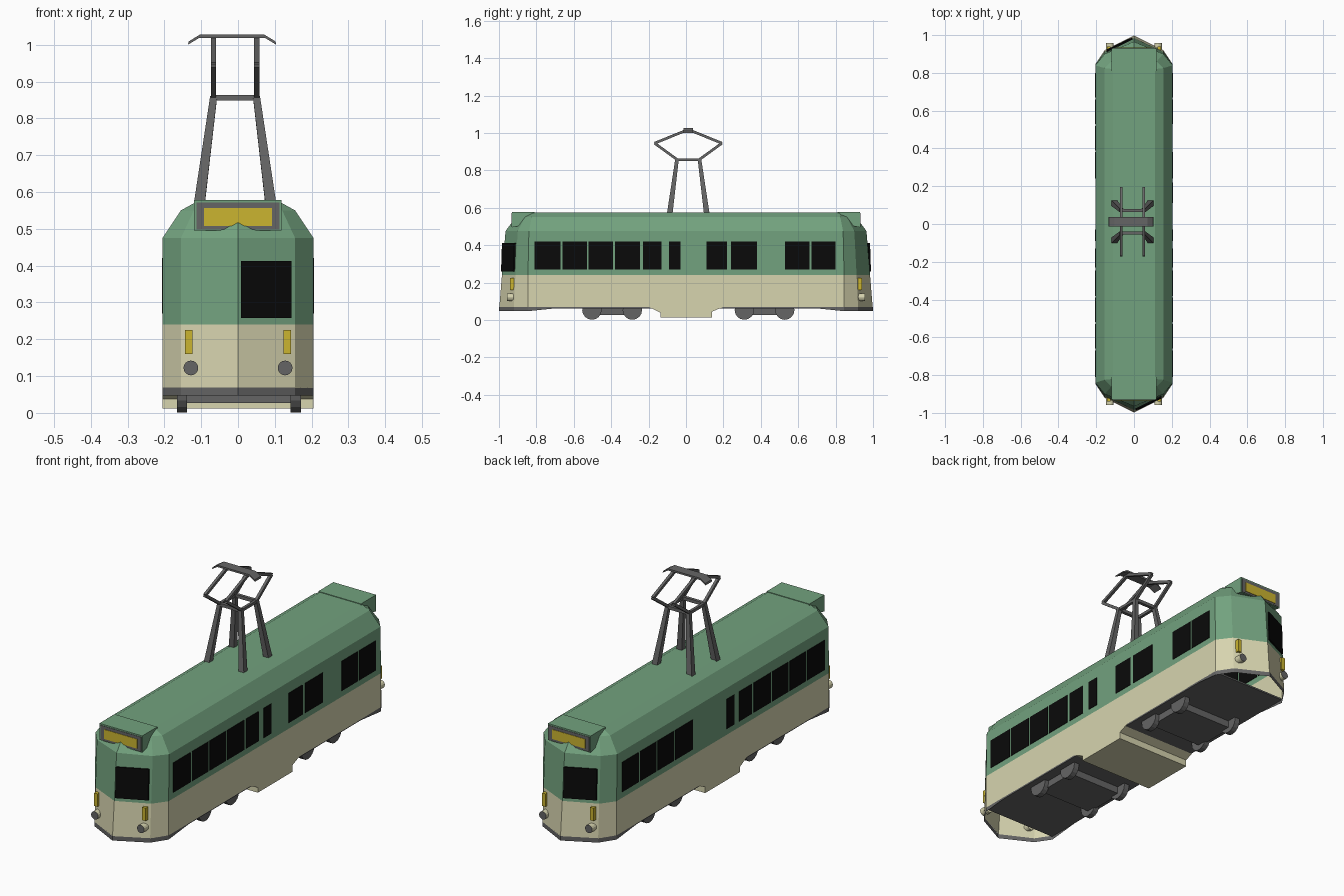
import bpy
import bmesh
import math
from mathutils import Vector

cube = bpy.data.objects.get("Cube")
if cube:
    bpy.data.objects.remove(cube, do_unlink=True)


def material(name, rgb):
    m = bpy.data.materials.new(name)
    m.use_nodes = True
    m.diffuse_color = (*rgb, 1)
    m.node_tree.nodes["Principled BSDF"].inputs["Base Color"].default_value = (*rgb, 1)
    return m


green = material("green paint", (0.17, 0.36, 0.21))
cream = material("cream paint", (0.68, 0.66, 0.43))
grey = material("dark grey metal", (0.13, 0.13, 0.13))
black = material("black glass", (0.003, 0.003, 0.003))
yellow = material("amber yellow", (0.60, 0.46, 0.03))


def finish(name, bm, mats):
    bmesh.ops.recalc_face_normals(bm, faces=bm.faces)
    mesh = bpy.data.meshes.new(name)
    bm.to_mesh(mesh)
    bm.free()
    for m in mats:
        mesh.materials.append(m)
    ob = bpy.data.objects.new(name, mesh)
    bpy.context.collection.objects.link(ob)
    return ob


def add_hull(bm, rings):
    """Loft closed rings of equal length and cap both ends."""
    vs = [[bm.verts.new(p) for p in r] for r in rings]
    n = len(vs[0])
    for a, b in zip(vs, vs[1:]):
        for i in range(n):
            bm.faces.new((a[i], a[(i + 1) % n], b[(i + 1) % n], b[i]))
    bm.faces.new(vs[0])
    bm.faces.new(vs[-1])


def add_box(bm, x0, x1, y0, y1, z0, z1):
    add_hull(bm, [[(x0, y0, z), (x1, y0, z), (x1, y1, z), (x0, y1, z)] for z in (z0, z1)])


def box(name, mat, *bounds):
    bm = bmesh.new()
    add_box(bm, *bounds)
    return finish(name, bm, [mat])


def add_bar(bm, a, b, wa, wb, side):
    """Square bar from a to b, widths wa and wb at its ends, one edge along side."""
    a, b = Vector(a), Vector(b)
    u = Vector(side)
    v = (b - a).cross(u).normalized()
    add_hull(bm, [[p + (u * i + v * j) * w / 2 for i, j in ((-1, -1), (1, -1), (1, 1), (-1, 1))]
                  for p, w in ((a, wa), (b, wb))])


def add_cylinder(bm, centre, radius, depth, axis, sides=16):
    c, k = Vector(centre), Vector(axis)
    u = k.orthogonal().normalized()
    v = k.cross(u)
    rings = []
    for d in (-depth / 2, depth / 2):
        rings.append([c + k * d + (u * math.cos(t) + v * math.sin(t)) * radius
                      for t in (2 * math.pi * i / sides for i in range(sides))])
    add_hull(bm, rings)


# Body shell: pointed plan outline lofted up to the roof, open underneath
def outline(z, sx, sy, cx, cy, ty):
    return [(sx, -sy, z), (sx, sy, z), (cx, cy, z), (0, ty, z), (-cx, cy, z),
            (-sx, sy, z), (-sx, -sy, z), (-cx, -cy, z), (0, -ty, z), (cx, -cy, z)]


levels = [outline(0.068, 0.205, 0.845, 0.155, 0.92, 0.998),
          outline(0.24, 0.205, 0.845, 0.155, 0.912, 0.984),
          outline(0.475, 0.205, 0.84, 0.155, 0.90, 0.965),
          outline(0.55, 0.155, 0.825, 0.12, 0.86, 0.91),
          outline(0.575, 0.11, 0.82, 0.08, 0.835, 0.85)]
bm = bmesh.new()
add_hull(bm, levels)
bm.faces.ensure_lookup_table()
bottom = min(bm.faces, key=lambda f: f.calc_center_median().z)
bmesh.ops.recalc_face_normals(bm, faces=bm.faces)
bmesh.ops.delete(bm, geom=[bottom], context="FACES_ONLY")
for f in bm.faces:
    f.material_index = 1 if f.calc_center_median().z < 0.24 else 0
finish("body_shell", bm, [green, cream])

# Dark rim under each end, tapering away along the sides
bm = bmesh.new()
for s in (-1, 1):
    path = [(0.205, 0.63), (0.205, 0.845), (0.155, 0.92), (0, 1.0),
            (-0.155, 0.92), (-0.205, 0.845), (-0.205, 0.63)]
    top = [bm.verts.new((x, s * y, 0.069)) for x, y in path]
    low = [bm.verts.new((x, s * y, 0.047)) for x, y in path[1:-1]]
    low = [top[0]] + low + [top[-1]]
    for i in range(len(path) - 1):
        corners = dict.fromkeys((top[i], top[i + 1], low[i + 1], low[i]))
        bm.faces.new(list(corners))
finish("end_rim", bm, [grey])

# Floor and stepped centre skirt
box("floor", grey, -0.203, 0.203, -0.845, 0.845, 0.062, 0.07)
profile = [(-0.2, 0.07), (-0.135, 0.038), (-0.135, 0.012), (0.14, 0.012),
           (0.14, 0.045), (0.2, 0.07)]
bm = bmesh.new()
add_hull(bm, [[(x, y, z) for y, z in profile] for x in (-0.205, 0.205)])
finish("centre_skirt", bm, [cream])

# Bogies with four wheels each
for label, yc in (("front", -0.395), ("rear", 0.42)):
    box(label + "_bogie_frame", grey, -0.15, 0.15, yc - 0.11, yc + 0.11, 0.027, 0.065)
    bm = bmesh.new()
    for x in (-0.152, 0.157):
        for dy in (-0.108, 0.108):
            add_cylinder(bm, (x, yc + dy, 0.053), 0.052, 0.028, (1, 0, 0))
    finish(label + "_wheels", bm, [grey])

# Side windows: a shared row, with the doorway gap placed differently per side
shared = [(-0.81, -0.67), (-0.66, -0.53), (-0.52, -0.39), (-0.38, -0.245),
          (-0.23, -0.13), (-0.09, -0.03), (0.24, 0.38), (0.53, 0.66), (0.67, 0.80)]
extra = {1: [(0.11, 0.22)], -1: [(0.39, 0.52)]}
for s, label in ((1, "left"), (-1, "right")):
    bm = bmesh.new()
    for y0, y1 in shared + extra[s]:
        xs = sorted((s * 0.203, s * 0.207))
        add_box(bm, *xs, y0, y1, 0.27, 0.42)
    finish(label + "_windows", bm, [black])

# Fittings repeated on both ends
for s, label in ((-1, "front"), (1, "rear")):
    # Cab window, on one half of the nose, nearly upright
    bm = bmesh.new()
    pane = [(0.008, 0.258, 0.985), (0.145, 0.258, 0.920),
            (0.145, 0.412, 0.914), (0.008, 0.412, 0.980)]
    add_hull(bm, [[(-s * x, s * (y + d), z) for x, z, y in pane] for d in (-0.004, 0.004)])
    finish(label + "_cab_window", bm, [black])

    # Destination box with framed sign
    bm = bmesh.new()
    side = [(0.81, 0.578), (0.93, 0.578), (0.93, 0.495), (0.86, 0.51), (0.81, 0.54)]
    add_hull(bm, [[(x, s * y, z) for y, z in side] for x in (-0.12, 0.118)])
    finish(label + "_destination_box", bm, [green])
    for part, mat, hx, z0, z1, y in (("sign_frame", grey, 0.113, 0.498, 0.571, 0.932),
                                     ("sign_panel", yellow, 0.092, 0.508, 0.556, 0.934)):
        ys = sorted((s * (y - 0.004), s * y))
        box(label + "_" + part, mat, -hx, hx, *ys, z0, z1)

    # Headlights with dark lenses, and indicator strips
    lamps, strips = bmesh.new(), bmesh.new()
    for x in (-0.128, 0.128):
        add_cylinder(lamps, (x, s * 0.935, 0.122), 0.02, 0.044, (0, 1, 0))
        xs = sorted((x * 0.97, x * 1.12))
        ys = sorted((s * 0.90, s * 0.94))
        add_box(strips, *xs, *ys, 0.16, 0.225)
    for f in lamps.faces:
        f.material_index = 1 if s * f.calc_center_median().y > 0.95 else 0
    finish(label + "_headlights", lamps, [cream, grey])
    finish(label + "_indicators", strips, [yellow])

# Current collector: splayed legs, base frame, folding diamonds and contact bar
ox, oy = -0.008, 0.012
bm = bmesh.new()
for sx in (-1, 1):
    for sy in (-1, 1):
        add_bar(bm, (ox + sx * 0.098, oy + sy * 0.1, 0.56),
                (ox + sx * 0.058, oy + sy * 0.06, 0.86), 0.03, 0.019, (1, 0, 0))
finish("collector_legs", bm, [grey])

bm = bmesh.new()
for s in (-1, 1):
    add_bar(bm, (ox - 0.065, oy + s * 0.06, 0.856), (ox + 0.065, oy + s * 0.06, 0.856),
            0.016, 0.016, (0, 1, 0))
    x = ox + s * 0.059
    add_bar(bm, (x, oy - 0.065, 0.856), (x, oy + 0.065, 0.856), 0.014, 0.014, (1, 0, 0))
    for t in (-1, 1):
        elbow = (x, oy + t * 0.18, 0.945)
        add_bar(bm, (x, oy + t * 0.06, 0.858), elbow, 0.014, 0.014, (1, 0, 0))
        add_bar(bm, elbow, (x, oy, 1.018), 0.014, 0.014, (1, 0, 0))
finish("collector_frame", bm, [grey])

bm = bmesh.new()
bow = [(-0.12, 1.0), (-0.09, 1.018), (0.09, 1.018), (0.12, 1.0)]
section = bow + [(x * 0.98, z + 0.009) for x, z in reversed(bow)]
add_hull(bm, [[(ox * 2 + x, oy + y, z) for x, z in section] for y in (-0.025, 0.025)])
finish("contact_bar", bm, [grey])
